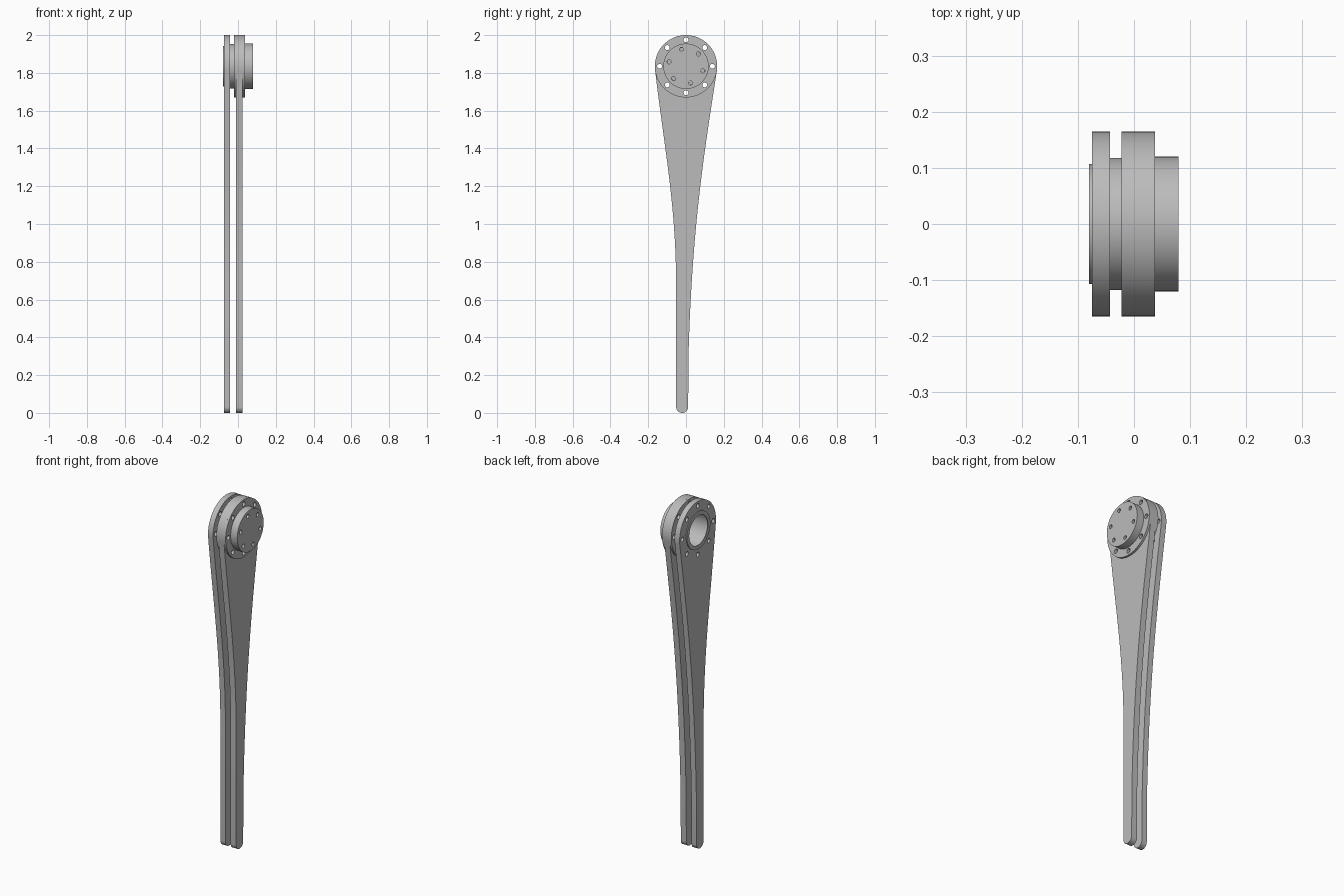
import bpy
import bmesh
from math import sin, cos, pi, radians
from mathutils import Vector, Matrix
from mathutils.geometry import interpolate_bezier

cube = bpy.data.objects.get("Cube")
if cube:
    bpy.data.objects.remove(cube, do_unlink=True)

metal = bpy.data.materials.new("grey_metal")
metal.use_nodes = True
grey = (0.5, 0.5, 0.5, 1)
metal.diffuse_color = grey
metal.node_tree.nodes["Principled BSDF"].inputs["Base Color"].default_value = grey

HUB = Vector((0, 1.835))   # pivot centre in the y-z plane
HEAD = 0.165               # radius of the arm head and flanges
BORE = 0.1


def arc(centre, radius, start, end, steps):
    angles = [radians(start + (end - start) * i / steps) for i in range(steps + 1)]
    return [Vector((centre[0] + radius * cos(a), centre[1] + radius * sin(a))) for a in angles]


def circle(radius, centre=HUB, steps=64):
    return arc(centre, radius, 0, 360, steps)[:-1]


def hole_ring(count, ring, radius, first):
    spots = [radians(first + 360 * i / count) for i in range(count)]
    return [circle(radius, HUB + Vector((cos(a), sin(a))) * ring, 16) for a in spots]


def slab(name, x0, x1, loops):
    """Extrude a y-z outline, with inner loops as holes, from x0 to x1."""
    curve = bpy.data.curves.new(name, 'CURVE')
    curve.dimensions = '2D'
    curve.fill_mode = 'BOTH'
    curve.extrude = (x1 - x0) / 2
    for loop in loops:
        spline = curve.splines.new('POLY')
        spline.points.add(len(loop) - 1)
        for point, co in zip(spline.points, loop):
            point.co = (co[0], co[1], 0, 1)
        spline.use_cyclic_u = True
    source = bpy.data.objects.new(name + "_outline", curve)
    bpy.context.collection.objects.link(source)
    bpy.context.view_layer.update()
    mesh = bpy.data.meshes.new_from_object(source)
    bpy.data.objects.remove(source, do_unlink=True)
    bpy.data.curves.remove(curve)

    # Stand the outline up so that its thickness runs along x
    upright = Matrix(((0, 0, 1, (x0 + x1) / 2), (1, 0, 0, 0), (0, 1, 0, 0), (0, 0, 0, 1)))
    mesh.transform(upright)
    bm = bmesh.new()
    bm.from_mesh(mesh)
    bmesh.ops.remove_doubles(bm, verts=bm.verts, dist=0.0001)
    bmesh.ops.recalc_face_normals(bm, faces=bm.faces)
    bm.to_mesh(mesh)
    bm.free()
    mesh.materials.clear()
    mesh.materials.append(metal)

    part = bpy.data.objects.new(name, mesh)
    bpy.context.collection.objects.link(part)
    bpy.ops.object.select_all(action='DESELECT')
    part.select_set(True)
    bpy.context.view_layer.objects.active = part
    bpy.ops.object.shade_smooth_by_angle(angle=radians(30))
    return part


def edge(*points):
    return [p.to_2d() for p in interpolate_bezier(*[Vector((y, z, 0)) for y, z in points], 28)]


# Arm outline: round head, concave tapering sides, rounded tip
head = arc(HUB, HEAD, -9, 189, 48)
tip = arc((-0.0205, 0.032), 0.032, 180, 360, 20)
left_edge = edge(head[-1], (-0.115, 1.4), (-0.0525, 1.1), (-0.0525, 0.68))
right_edge = edge((0.013, 0.3), (0.032, 1.0), (0.1, 1.4), head[0])
arm = head + left_edge[1:] + tip + right_edge[:-1]

bolts = hole_ring(8, 0.14, 0.013, 0)
bore = [circle(BORE)]

# Two parallel arms
slab("right_arm", -0.075, -0.043, [arm] + bolts + bore)
slab("left_arm", -0.01, 0.025, [arm] + bolts + bore)

# Flanges clamping the left arm
slab("inner_flange", -0.022, -0.01, [circle(HEAD)] + bolts + bore)
slab("outer_flange", 0.025, 0.037, [circle(HEAD)] + bolts + bore)

# Pivot: hub between the arms, thin lip on the right, drilled cap on the left
slab("hub", -0.043, -0.022, [circle(0.118)] + bore)
slab("bore_lip", -0.08, -0.075, [circle(0.107), circle(0.085)])
slab("cap", 0.037, 0.079, [circle(0.12)] + hole_ring(6, 0.092, 0.011, 45))
